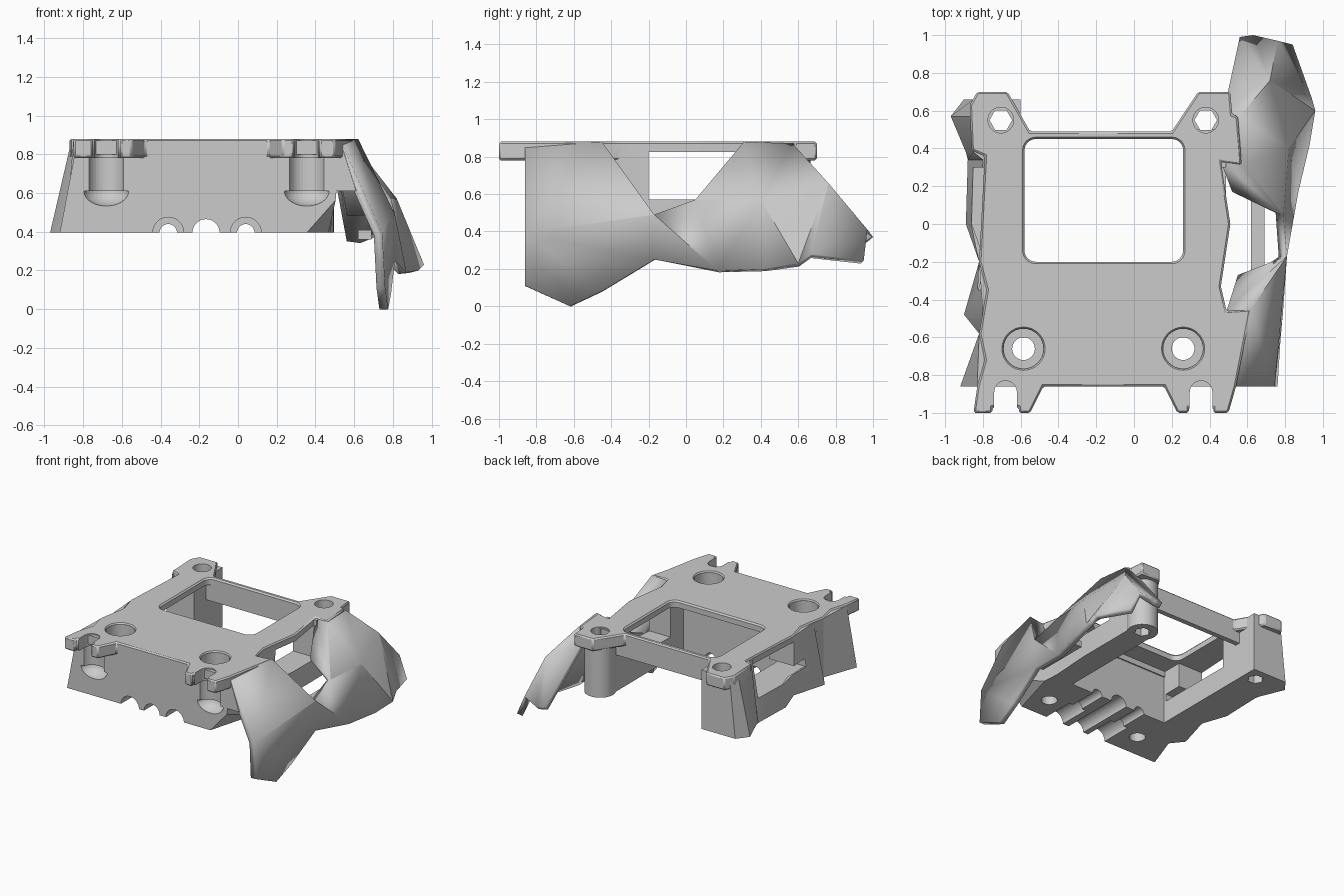
import bpy, bmesh, math
from mathutils import Vector

cube = bpy.data.objects.get("Cube")
if cube:
    bpy.data.objects.remove(cube, do_unlink=True)

grey = bpy.data.materials.new("plain grey")
grey.use_nodes = True
grey.diffuse_color = (0.6, 0.6, 0.6, 1)
grey.node_tree.nodes["Principled BSDF"].inputs["Base Color"].default_value = (0.6, 0.6, 0.6, 1)


def finish(name, bm, recalc=True):
    if recalc:
        bmesh.ops.recalc_face_normals(bm, faces=bm.faces)
    mesh = bpy.data.meshes.new(name)
    bm.to_mesh(mesh)
    bm.free()
    mesh.materials.append(grey)
    ob = bpy.data.objects.new(name, mesh)
    bpy.context.collection.objects.link(ob)
    return ob


def loft(name, low, high, z0, z1):
    """Closed prism between two outlines with matching points."""
    bm = bmesh.new()
    a = [bm.verts.new((x, y, z0)) for x, y in low]
    b = [bm.verts.new((x, y, z1)) for x, y in high]
    bm.faces.new(a)
    bm.faces.new(b)
    for i in range(len(a)):
        j = (i + 1) % len(a)
        bm.faces.new((a[i], a[j], b[j], b[i]))
    return finish(name, bm)


def box(name, x0, x1, y0, y1, z0, z1):
    r = [(x0, y0), (x1, y0), (x1, y1), (x0, y1)]
    return loft(name, r, r, z0, z1)


def circle(x, y, r, n=32):
    return [(x + r * math.cos(math.tau * i / n), y + r * math.sin(math.tau * i / n)) for i in range(n)]


def rod(name, x, y, r, z0, z1, n=32):
    c = circle(x, y, r, n)
    return loft(name, c, c, z0, z1)


def cut(ob, *cutters):
    for c in cutters:
        c.hide_render = True
        c.hide_set(True)
        c.display_type = 'WIRE'
        m = ob.modifiers.new(c.name, 'BOOLEAN')
        m.operation, m.solver, m.object = 'DIFFERENCE', 'EXACT', c


# Top plate: left edge, rear ears, right edge with side notch, front tabs
plate_edge = [
    (-0.85, -1), (-0.83, -0.86), (-0.79, -0.72), (-0.82, -0.58), (-0.78, -0.35),
    (-0.82, -0.2), (-0.79, 0.36), (-0.86, 0.39), (-0.87, 0.63), (-0.83, 0.7),
    (-0.67, 0.7), (-0.55, 0.49), (0.2, 0.49), (0.34, 0.7), (0.51, 0.7), (0.52, 0.58),
    (0.55, 0.57), (0.57, 0.31), (0.46, 0.33), (0.51, 0), (0.46, -0.33), (0.49, -0.46),
    (0.62, -0.45), (0.54, -0.86), (0.5, -1), (0.42, -1), (0.42, -0.97), (0.29, -0.97),
    (0.29, -1), (0.23, -1), (0.16, -0.86), (-0.48, -0.86), (-0.55, -1), (-0.61, -1),
    (-0.61, -0.97), (-0.75, -0.97), (-0.75, -1)]
plate = loft("top_plate", plate_edge, plate_edge, 0.78, 0.88)
bev = plate.modifiers.new("edge_chamfer", 'BEVEL')
bev.width, bev.segments, bev.limit_method = 0.01, 1, 'ANGLE'

# Main body: y, top x, bottom x along each side
left = [(-0.86, -0.83, -0.92), (-0.58, -0.82, -0.82), (-0.48, -0.8, -0.9), (-0.2, -0.82, -0.82),
        (0, -0.81, -0.89), (0.34, -0.8, -0.88), (0.38, -0.85, -0.89), (0.57, -0.86, -0.97), (0.66, -0.85, -0.9)]
right = [(0.5, 0.48, 0.48), (0, 0.5, 0.48), (-0.33, 0.46, 0.46), (-0.86, 0.53, 0.49)]
rear = [(-0.6, 0.66), (-0.6, 0.47), (0.28, 0.47), (0.28, 0.5)]
body = loft("body", [(b, y) for y, t, b in left] + rear + [(b, y) for y, t, b in right],
            [(t, y) for y, t, b in left] + rear + [(t, y) for y, t, b in right], 0.395, 0.87)
post = rod("rear_right_post", 0.38, 0.55, 0.115, 0.395, 0.8)
box("rear_beam", -0.62, 0.3, 0.45, 0.49, 0.69, 0.85)

# Solid web joining the body to the front of the side wing
loft("wing_web", [(0.45, -0.86), (0.61, -0.86), (0.68, -0.47), (0.45, -0.47)],
     [(0.45, -0.86), (0.53, -0.86), (0.6, -0.47), (0.45, -0.47)], 0.61, 0.86)

# Pockets, side openings and the bevelled lower front corner
cut(body, box("pocket_cutter", -0.6, 0.28, -0.37, 0.9, 0.2, 1),
    box("side_cutter", -1.2, 0.7, -0.2, 0.3, 0.57, 1),
    box("left_slot_cutter", -1.2, -0.5, -0.35, -0.19, 0.57, 0.63),
    loft("corner_cutter", [(0.345, -0.88), (0.7, -0.88), (0.7, -0.4), (0.48, -0.4)],
         [(0.54, -0.88), (0.7, -0.88), (0.7, -0.4), (0.54, -0.4)], 0.39, 0.61))
cut(plate, box("underside_cutter", -0.95, 0.53, -0.36, 0.45, 0.7, 0.825))

# Rounded window
corners = [(0.2, 0.39, 0), (-0.52, 0.39, 1), (-0.52, -0.14, 2), (0.2, -0.14, 3)]
win, rim = [], []
for cx, cy, q in corners:
    for i in range(7):
        a = math.pi / 2 * (q + i / 6)
        for ring, r in ((win, 0.06), (rim, 0.072)):
            ring.append((cx + r * math.cos(a), cy + r * math.sin(a)))
cut(plate, loft("window_cutter", win, win, 0.6, 1), loft("window_rim_cutter", win, rim, 0.868, 0.882))

# Screw holes: counterbored at the front, six-sided at the rear
for x in (-0.585, 0.26):
    hole = rod("front_hole_cutter", x, -0.66, 0.06, 0.2, 1)
    bore = rod("front_bore_cutter", x, -0.66, 0.105, 0.6, 1)
    ring = loft("bore_rim_cutter", circle(x, -0.66, 0.1), circle(x, -0.66, 0.118), 0.86, 0.885)
    cut(plate, bore, ring)
    cut(body, hole, bore)
for x, ob in ((-0.705, body), (0.38, post)):
    hexagon = rod("rear_hole_cutter", x, 0.55, 0.06, 0.2, 1, 6)
    bore = rod("rear_bore_cutter", x, 0.55, 0.068, 0.8, 1)
    cut(plate, hexagon, bore)
    cut(ob, hexagon, bore)
cut(body, rod("right_post_clearance", 0.38, 0.55, 0.06, 0.2, 1, 6))

# Front screw recesses with rounded floors, and the slots above them
for x in (-0.68, 0.355):
    slot = [(x + 0.06 * math.cos(math.pi * i / 12), -0.89 + 0.06 * math.sin(math.pi * i / 12)) for i in range(13)]
    slot += [(x - 0.06, -1.1), (x + 0.06, -1.1)]
    cut(plate, loft("slot_cutter", slot, slot, 0.7, 1))
    bm = bmesh.new()
    bmesh.ops.create_uvsphere(bm, u_segments=32, v_segments=16, radius=1)
    bmesh.ops.bisect_plane(bm, geom=bm.verts[:] + bm.edges[:] + bm.faces[:], dist=1e-5,
                           plane_co=(0, 0, 0.01), plane_no=(0, 0, 1), clear_outer=True)
    bmesh.ops.holes_fill(bm, edges=[e for e in bm.edges if e.is_boundary])
    for v in bm.verts:
        v.co = Vector((x + 0.12 * v.co.x, -0.89 + 0.12 * v.co.y, 0.61 + 0.08 * v.co.z))
    cut(body, rod("recess_cutter", x, -0.89, 0.095, 0.58, 0.8), finish("recess_floor_cutter", bm))


# Channels along the underside
def channel(x, r, y0, y1):
    ob = rod("channel_cutter", 0, 0, r, y0, y1)
    ob.rotation_euler = (-math.pi / 2, 0, 0)
    ob.location = (x, 0, 0.395)
    return ob


for x, r in ((-0.36, 0.045), (-0.165, 0.07), (0.04, 0.045)):
    cut(body, channel(x, r, -1, -0.2))
    if r < 0.05:
        cut(body, channel(x, 0.08, -1, -0.6))

# Side wing: faceted thin shell with a notch in its upper edge
V = dict(
    a=(0.53, -0.86, 0.87), b=(0.62, -0.45, 0.88), c=(0.81, -0.17, 0.49), d=(0.81, -0.17, 0.25),
    e=(0.79, -0.45, 0.08), f=(0.775, -0.62, 0), g=(0.76, -0.86, 0.11), h=(0.745, -0.86, 0.39),
    i=(0.58, 0.31, 0.88), j=(0.79, 0.05, 0.57), k=(0.87, 0.17, 0.19), l=(0.93, 0.42, 0.2),
    m=(0.96, 0.6, 0.23), n=(0.84, 0.95, 0.245), o=(0.76, 0.97, 0.41), p=(0.56, 0.99, 0.38),
    q=(0.48, 0.62, 0.8), r=(0.56, 0.57, 0.87), s=(0.72, 0.76, 0.66), t=(0.82, 0.4, 0.57),
    u=(0.49, -0.46, 0.87), v=(0.55, -0.27, 0.5), w=(0.46, 0.33, 0.87), x=(0.52, 0.17, 0.62),
    y=(0.63, 1, 0.37), z=(0.94, 0.67, 0.28))
bm = bmesh.new()
P = {key: bm.verts.new(co) for key, co in V.items()}
for face in ("abh", "bch", "hcd", "hde", "hef", "hfg", "cjk", "ckd", "ijt", "jkt", "klt", "lmt",
             "irt", "rst", "stm", "smz", "szo", "ozn", "rqs", "qps", "pys", "yos",
             "ucb", "uvc", "ijw", "wjx"):
    bm.faces.new([P[key] for key in face])
bmesh.ops.recalc_face_normals(bm, faces=bm.faces)
bm.normal_update()
if sum(f.normal.x * f.calc_area() for f in bm.faces) < 0:
    bmesh.ops.reverse_faces(bm, faces=bm.faces[:])
wing = finish("side_wing", bm, False)
sol = wing.modifiers.new("shell", 'SOLIDIFY')
sol.thickness, sol.offset = 0.045, -1
box("wing_inner_rail", 0.62, 0.69, -0.3, 0.14, 0.36, 0.41)

# Smooth the round bores and the shallowest wing creases while keeping hard edges
for angle, group in ((25, (plate, body, post)), (15, (wing,))):
    bpy.ops.object.select_all(action='DESELECT')
    for ob in group:
        ob.select_set(True)
    bpy.context.view_layer.objects.active = group[0]
    bpy.ops.object.shade_smooth_by_angle(angle=math.radians(angle))
